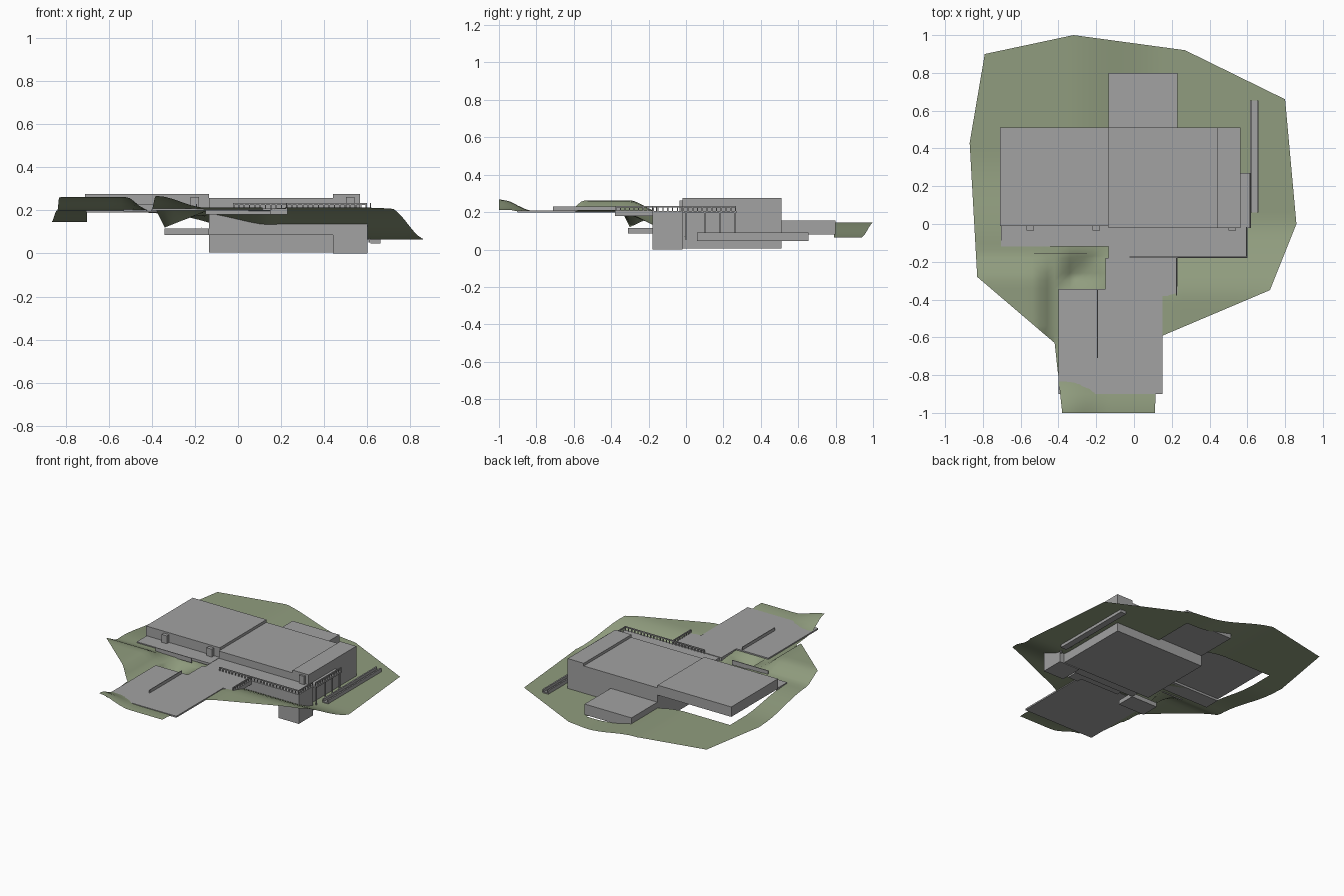
import bpy, bmesh
from mathutils import Vector

if "Cube" in bpy.data.objects:
    bpy.data.objects.remove(bpy.data.objects["Cube"], do_unlink=True)


def material(name, rgb):
    m = bpy.data.materials.new(name)
    m.use_nodes = True
    m.diffuse_color = (*rgb, 1)
    m.node_tree.nodes["Principled BSDF"].inputs["Base Color"].default_value = (*rgb, 1)
    return m


GREY = material("concrete grey", (0.36, 0.36, 0.36))
GREEN = material("grass green", (0.28, 0.335, 0.21))


def finish(name, bm, mat):
    me = bpy.data.meshes.new(name)
    bm.to_mesh(me)
    bm.free()
    me.materials.append(mat)
    ob = bpy.data.objects.new(name, me)
    bpy.context.collection.objects.link(ob)
    return ob


def add_box(bm, x, y, z):
    verts = bmesh.ops.create_cube(bm, size=1)["verts"]
    for v in verts:
        v.co = Vector([(a + b) / 2 + c * (b - a) for (a, b), c in zip((x, y, z), v.co)])


def box(name, x, y, z):
    bm = bmesh.new()
    add_box(bm, x, y, z)
    return finish(name, bm, GREY)


def ramp(a, b, t):
    t = max(0, min(1, (t - a) / (b - a)))
    return t * t * (3 - 2 * t)


# Ground height: high plateau in front, low ground behind, mounds and a sunken court
def ground(x, y):
    back = 0.145 - 0.08 * ramp(-0.35, 0.15, x)
    east = ramp(-0.6, 0.2, x)
    blend = ramp(-0.12 - 0.28 * east, 0.36 - 0.33 * east, y)
    front = 0.2 + 0.012 * max(ramp(-0.88, -0.93, y), ramp(0.12, 0.2, x))
    front += 0.062 * ramp(-0.42, -0.52, x) * ramp(-0.14, -0.3, y)
    front += 0.055 * ramp(-0.15, -0.38, x) * ramp(-0.78, -1, y)
    z = front + (back - front) * blend
    if -0.381 < x < -0.13 and -0.341 < y < -0.12:
        depth = min((x + 0.38) / 0.04, (y + 0.34) / 0.04, 1)
        rise = max((x + 0.34) / 0.2, (y + 0.3) / 0.17, 0)
        z -= 0.08 * depth * (1 - min(rise, 1))
    return z


# Terrain: outline sliced into a grid, with openings for the buildings
main = [(-0.42, -0.63), (0.13, -0.6), (0.72, -0.35), (0.86, 0), (0.8, 0.66),
        (0.27, 0.92), (-0.32, 1), (-0.79, 0.9), (-0.87, 0.43), (-0.83, -0.28)]
neck = [(-0.38, -1), (0.11, -1)]
openings = [(-0.7, 0.56, -0.02, 0.51), (-0.12, 0.56, -0.17, -0.02),
            (-0.12, 0.22, 0.51, 0.79)]
bm = bmesh.new()
ring = [bm.verts.new((x, y, 0)) for x, y in main]
low = [bm.verts.new((x, y, 0)) for x, y in neck]
bm.faces.new(ring)
bm.faces.new([low[0], low[1], ring[1], ring[0]])
cuts_x = {round(-0.86 + i * 0.04, 2) for i in range(43)}
cuts_y = {round(-0.98 + i * 0.04, 2) for i in range(50)}
for x0, x1, y0, y1 in openings:
    cuts_x |= {x0, x1}
    cuts_y |= {y0, y1}
for axis, cuts in enumerate((cuts_x, cuts_y)):
    no = Vector((1 - axis, axis, 0))
    for c in sorted(cuts):
        geom = bm.verts[:] + bm.edges[:] + bm.faces[:]
        bmesh.ops.bisect_plane(bm, geom=geom, dist=1e-5, plane_co=no * c, plane_no=no)
inside = []
for f in bm.faces:
    p = f.calc_center_median()
    if any(a < p.x < b and c < p.y < d for a, b, c, d in openings):
        inside.append(f)
bmesh.ops.delete(bm, geom=inside, context="FACES")
for v in bm.verts:
    v.co.z = ground(v.co.x, v.co.y)
for f in bm.faces:
    f.smooth = True
bmesh.ops.recalc_face_normals(bm, faces=bm.faces)
if sum(f.normal.z for f in bm.faces) < 0:
    bmesh.ops.reverse_faces(bm, faces=bm.faces)
finish("terrain", bm, GREEN)

# Buildings
box("west_wing", (-0.71, -0.135), (-0.01, 0.51), (0.205, 0.275))
box("main_hall", (-0.135, 0.44), (-0.02, 0.51), (0.005, 0.256))
box("east_hall", (0.44, 0.565), (-0.02, 0.51), (0.005, 0.275))
box("back_block", (-0.135, 0.23), (0.51, 0.8), (0.08, 0.155))
box("front_terrace", (-0.135, 0.6), (-0.18, -0.02), (0.085, 0.205))
box("corner_basement", (0.44, 0.6), (-0.18, -0.02), (0, 0.085))
box("west_terrace", (-0.705, -0.135), (-0.12, -0.01), (0.19, 0.207))
box("sunken_room", (-0.34, -0.135), (-0.31, -0.18), (0.085, 0.115))
box("east_balcony", (0.565, 0.62), (-0.02, 0.27), (0.195, 0.207))

# Forecourt paving and low walls
box("forecourt", (-0.4, 0.15), (-0.9, -0.345), (0.198, 0.209))
box("forecourt_side", (-0.15, 0.23), (-0.345, -0.18), (0.18, 0.209))
box("forecourt_edge", (0.15, 0.23), (-0.38, -0.345), (0.18, 0.209))
box("forecourt_wall", (-0.195, -0.19), (-0.71, -0.35), (0.205, 0.23))
box("court_wall", (-0.53, -0.25), (-0.16, -0.155), (0.195, 0.228))

# Long channel beside the east side
box("channel_base", (0.615, 0.66), (0.06, 0.655), (0.045, 0.072))
for i, x in enumerate((0.615, 0.65)):
    box("channel_wall_%d" % (i + 1), (x, x + 0.01), (0.06, 0.655), (0.06, 0.09))

# Columns under the balcony
bm = bmesh.new()
for y in (0, 0.1, 0.18, 0.26):
    add_box(bm, (0.605, 0.613), (y - 0.004, y + 0.004), (0.05, 0.2))
finish("balcony_columns", bm, GREY)


# Railings: posts with a top rail
def railing(name, start, end, base=0.205, gap=0.025):
    a, b = Vector(start), Vector(end)
    count = max(1, round((b - a).length / gap))
    bm = bmesh.new()
    w = 0.003
    for i in range(count + 1):
        p = a.lerp(b, i / count)
        add_box(bm, (p.x - w, p.x + w), (p.y - w, p.y + w), (base, base + 0.028))
    add_box(bm, (min(a.x, b.x) - w, max(a.x, b.x) + w),
            (min(a.y, b.y) - w, max(a.y, b.y) + w), (base + 0.02, base + 0.028))
    finish(name, bm, GREY)


railing("terrace_railing", (-0.02, -0.175), (0.595, -0.175))
railing("terrace_end_railing", (0.595, -0.175), (0.595, -0.02))
railing("balcony_railing", (0.615, -0.015), (0.615, 0.265))
railing("forecourt_railing", (0.225, -0.375), (0.225, -0.18))

# Entrance porches on the front wall
for name, x in (("west_porch", -0.55), ("middle_porch", -0.2), ("east_porch", 0.52)):
    box(name, (x - 0.02, x + 0.02), (-0.035, -0.01), (0.205, 0.262))
